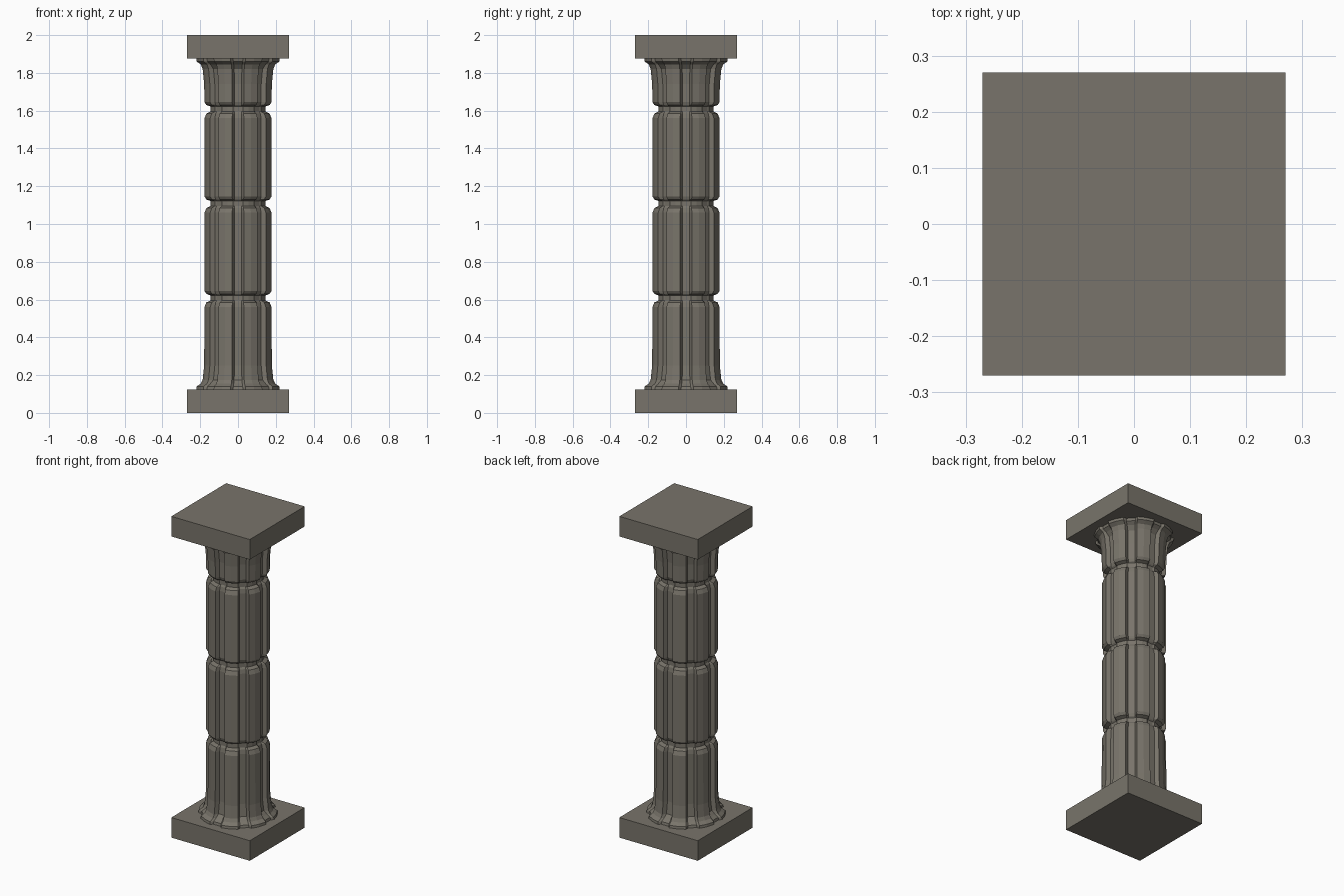
import bpy, bmesh
from math import radians, sin, cos

cube = bpy.data.objects.get("Cube")
if cube:
    bpy.data.objects.remove(cube)

stone = bpy.data.materials.new("warm_grey_stone")
stone.use_nodes = True
COLOUR = (0.19, 0.175, 0.145, 1)
stone.diffuse_color = COLOUR
stone.node_tree.nodes["Principled BSDF"].inputs["Base Color"].default_value = COLOUR


def finish(bm, name):
    bmesh.ops.recalc_face_normals(bm, faces=bm.faces)
    mesh = bpy.data.meshes.new(name)
    bm.to_mesh(mesh)
    bm.free()
    mesh.materials.append(stone)
    obj = bpy.data.objects.new(name, mesh)
    bpy.context.collection.objects.link(obj)
    return obj


def slab(name, bottom, height, half):
    bm = bmesh.new()
    bmesh.ops.create_cube(bm, size=1)
    for v in bm.verts:
        v.co = (v.co.x * 2 * half, v.co.y * 2 * half, bottom + (v.co.z + 0.5) * height)
    return finish(bm, name)


# Square slabs at both ends
slab("base_slab", 0, 0.125, 0.27)
slab("top_slab", 1.875, 0.125, 0.27)

# Profile of the shaft: height, lobe radius, groove radius
profile = [(0.12, 0.225, 0.21), (0.14, 0.222, 0.205), (0.155, 0.2, 0.185),
           (0.175, 0.19, 0.165), (0.25, 0.182, 0.156)]
for joint in (0.61, 1.11, 1.61):
    profile += [(joint - 0.05, 0.18, 0.155), (joint - 0.025, 0.17, 0.15),
                (joint - 0.015, 0.148, 0.143), (joint + 0.012, 0.148, 0.143),
                (joint + 0.02, 0.17, 0.15), (joint + 0.035, 0.18, 0.155)]
profile += [(1.74, 0.182, 0.156), (1.82, 0.19, 0.165), (1.845, 0.2, 0.185),
            (1.86, 0.222, 0.205), (1.88, 0.225, 0.21)]

# Cross-section of one flute: angle and whether it lies on the lobe
FLUTE = [(-7, False), (7, False), (10, True), (22.5, True), (35, True)]

bm = bmesh.new()
rings = []
for z, lobe, groove in profile:
    ring = []
    for k in range(8):
        for angle, on_lobe in FLUTE:
            a = radians(angle + 45 * k)
            r = lobe if on_lobe else groove
            ring.append(bm.verts.new((r * cos(a), r * sin(a), z)))
    rings.append(ring)
for low, high in zip(rings, rings[1:]):
    for i in range(len(low)):
        j = (i + 1) % len(low)
        bm.faces.new((low[i], low[j], high[j], high[i]))
bm.faces.new(rings[0][::-1])
bm.faces.new(rings[-1])
finish(bm, "fluted_shaft")
